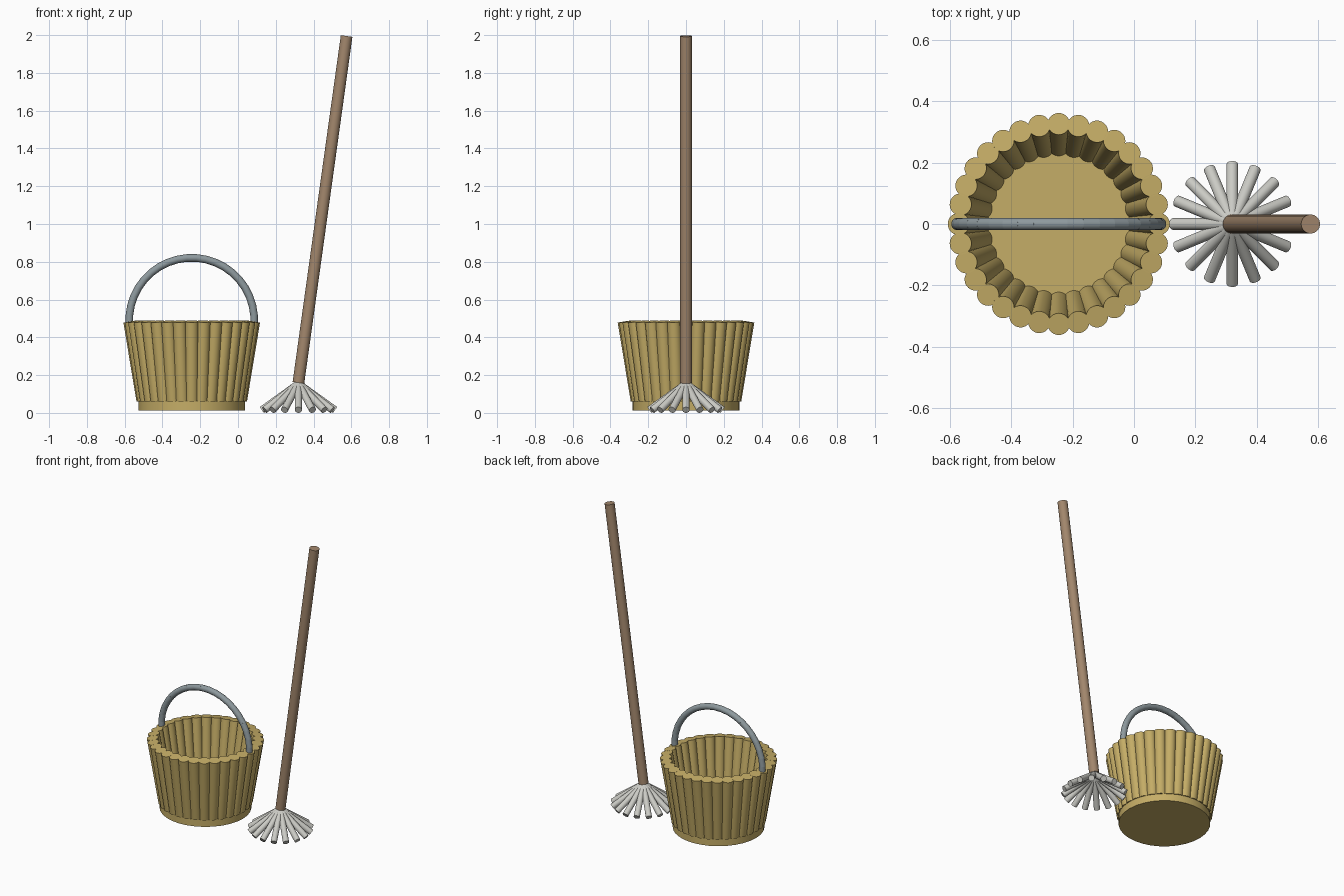
import bpy
from math import sin, cos, pi, radians
from mathutils import Vector

cube = bpy.data.objects.get("Cube")
if cube:
    bpy.data.objects.remove(cube, do_unlink=True)


def material(name, r, g, b):
    m = bpy.data.materials.new(name)
    m.use_nodes = True
    m.diffuse_color = (r, g, b, 1)
    m.node_tree.nodes["Principled BSDF"].inputs["Base Color"].default_value = (r, g, b, 1)
    return m


straw = material("straw yellow wood", 0.56, 0.42, 0.135)
brown = material("brown wood", 0.36, 0.24, 0.15)
fibre = material("pale grey fibre", 0.60, 0.60, 0.56)
steel = material("blue grey metal", 0.27, 0.32, 0.34)


def rod(name, start, end, radius, mat, sides=24):
    """Round bar between two points, with flat square-cut ends."""
    start, end = Vector(start), Vector(end)
    axis = end - start
    bpy.ops.mesh.primitive_cylinder_add(vertices=sides, radius=radius, depth=axis.length,
                                        location=(start + end) / 2)
    ob = bpy.context.object
    ob.name = name
    ob.rotation_euler = axis.to_track_quat('Z', 'Y').to_euler()
    ob.data.materials.append(mat)
    bpy.ops.object.shade_smooth_by_angle()
    return ob


def join(name, parts):
    bpy.ops.object.select_all(action='DESELECT')
    for p in parts:
        p.select_set(True)
    bpy.context.view_layer.objects.active = parts[0]
    bpy.ops.object.join()
    parts[0].name = name


BUCKET_X = -0.245
MOP_X = 0.32

# Bucket floor
rod("bucket_base", (BUCKET_X, 0, 0.013), (BUCKET_X, 0, 0.07), 0.283, straw, 32)

# Bucket wall: ring of outward leaning staves
STAVES = 32
staves = []
for i in range(STAVES):
    a = 2 * pi * i / STAVES
    low = (BUCKET_X + 0.257 * cos(a), 0.257 * sin(a), 0.066)
    high = (BUCKET_X + 0.326 * cos(a), 0.326 * sin(a), 0.484)
    staves.append(rod("stave", low, high, 0.036, straw))
join("bucket_staves", staves)

# Bucket handle: short overlapping links along a half circle
links = []
for i in range(21):
    a = radians(9 * i)
    mid = Vector((BUCKET_X + 0.33 * cos(a), 0, 0.49 + 0.33 * sin(a)))
    half = Vector((-sin(a), 0, cos(a))) * 0.028
    links.append(rod("link", mid - half, mid + half, 0.02, steel))
join("bucket_handle", links)

# Mop pole, leaning sideways
rod("mop_pole", (MOP_X, 0, 0.16), (0.575, 0, 1.995), 0.031, brown, 32)

# Mop head: strands fanning out and down
strands = []
for i in range(16):
    a = 2 * pi * i / 16
    tip = (MOP_X + 0.194 * cos(a), 0.194 * sin(a), 0.0155)
    strands.append(rod("strand", (MOP_X, 0, 0.155), tip, 0.019, fibre))
join("mop_strands", strands)
